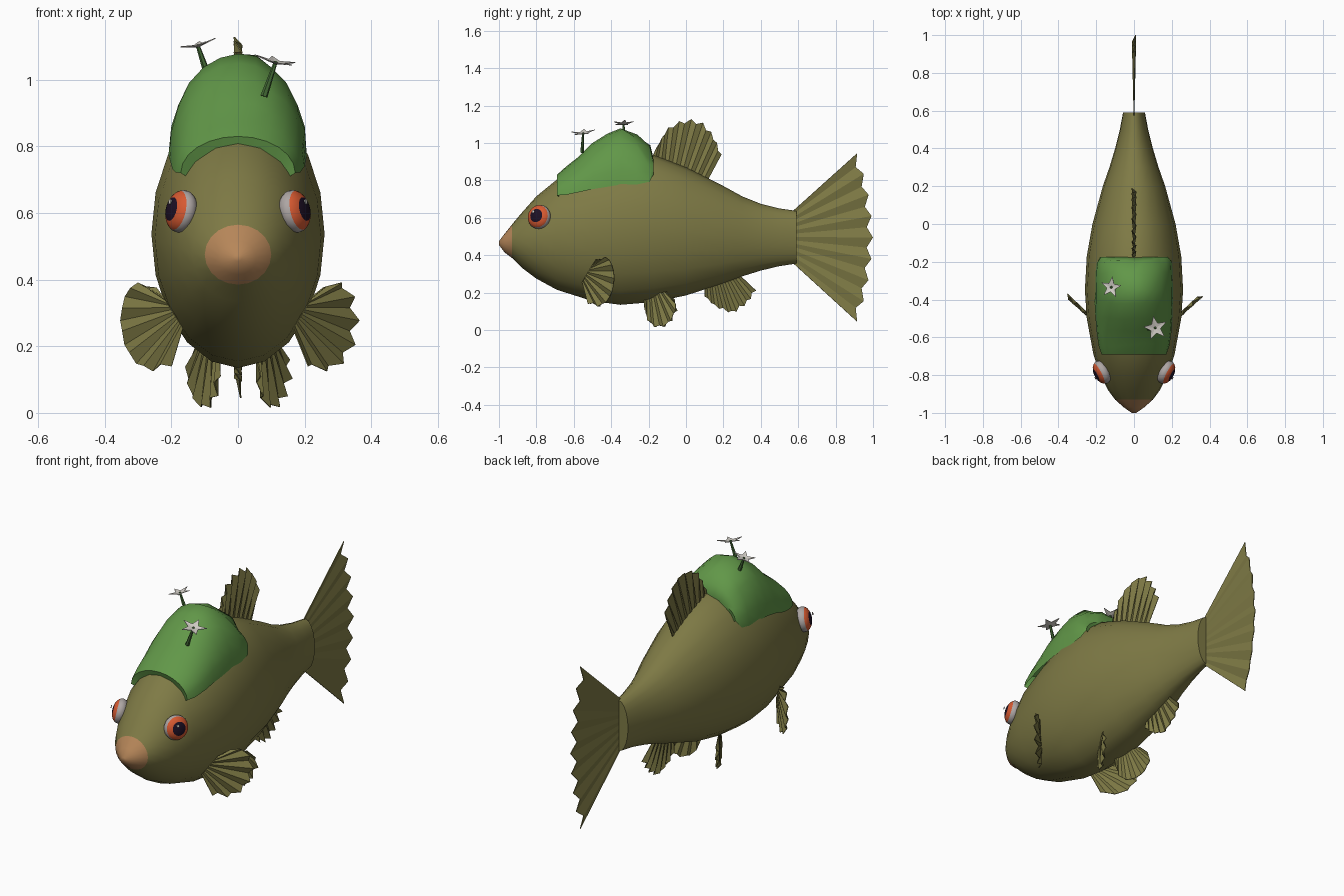
import bpy, math, random
from mathutils import Vector

random.seed(4)
if "Cube" in bpy.data.objects:
    bpy.data.objects.remove(bpy.data.objects["Cube"])


def material(name, r, g, b):
    m = bpy.data.materials.new(name)
    m.use_nodes = True
    m.diffuse_color = (r, g, b, 1)
    node = next(n for n in m.node_tree.nodes if n.type == 'BSDF_PRINCIPLED')
    node.inputs["Base Color"].default_value = (r, g, b, 1)
    return m


OLIVE = material("olive skin", .21, .195, .06)
LIP = material("tan lip", .47, .24, .1)
MOSS = material("moss green", .12, .31, .065)
STEM = material("stem green", .055, .14, .035)
PETAL = material("petal white", .66, .63, .58)
ORANGE = material("iris orange", .68, .1, .03)
RIM = material("eye grey", .42, .38, .37)
PUPIL = material("pupil dark", .012, .005, .018)


def make(name, verts, faces, mats, smooth=None):
    me = bpy.data.meshes.new(name)
    me.from_pydata(verts, [], faces)
    me.update()
    ob = bpy.data.objects.new(name, me)
    bpy.context.collection.objects.link(ob)
    for m in mats:
        me.materials.append(m)
    if smooth:
        me.shade_smooth()
        me.set_sharp_from_angle(angle=math.radians(smooth))
    return ob


def grid_faces(rows, cols, closed):
    """Quads joining consecutive rows of points."""
    span = cols if closed else cols - 1
    return [(r * cols + c, r * cols + (c + 1) % cols,
             (r + 1) * cols + (c + 1) % cols, (r + 1) * cols + c)
            for r in range(rows - 1) for c in range(span)]


def resample(points, n):
    """n points evenly spaced along a polyline."""
    pts = [Vector(p) for p in points]
    lens = [(b - a).length for a, b in zip(pts, pts[1:])]
    out = []
    for i in range(n):
        d = sum(lens) * i / (n - 1)
        k = 0
        while k < len(lens) - 1 and d > lens[k]:
            d -= lens[k]
            k += 1
        out.append(pts[k].lerp(pts[k + 1], min(1, d / lens[k])))
    return out


# Body: elliptical rings (y, bottom, top, half width)
rings = [(-1, .455, .475, .012), (-.97, .415, .515, .055), (-.93, .385, .565, .1),
         (-.88, .335, .625, .137), (-.8, .275, .715, .178), (-.69, .215, .805, .215),
         (-.5, .155, .895, .25), (-.35, .135, .94, .26), (-.17, .15, .935, .25),
         (0, .185, .87, .22), (.2, .25, .77, .165), (.3, .287, .715, .13),
         (.4, .318, .675, .1), (.5, .342, .65, .075), (.59, .355, .637, .058)]
SEG = 20
verts = []
for y, lo, hi, w in rings:
    for i in range(SEG):
        a = math.tau * i / SEG
        verts.append((w * math.cos(a), y, (lo + hi) / 2 + (hi - lo) / 2 * math.sin(a)))
faces = grid_faces(len(rings), SEG, True)
faces += [tuple(range(SEG))[::-1], tuple(range(len(verts) - SEG, len(verts)))]
faces = [f[::-1] for f in faces]
body = make("body", verts, faces, [OLIVE, LIP], 50)
for p in body.data.polygons:
    p.material_index = 1 if p.center.y < -.93 else 0

# Moss hump: arched rows (y, edge height, crest height, half width)
arches = [(-.67, .70, .77, .14), (-.69, .72, .83, .172), (-.64, .725, .875, .188),
          (-.57, .735, .93, .198), (-.5, .755, 1.0, .203), (-.42, .77, 1.05, .207),
          (-.35, .78, 1.078, .207), (-.26, .78, 1.045, .205), (-.2, .79, .99, .198),
          (-.175, .83, .925, .18), (-.19, .8, .87, .13)]
COLS = 13
verts = []
for r, (y, lo, hi, w) in enumerate(arches):
    for i in range(COLS):
        a = math.pi * (i / (COLS - 1) - .5)
        k = random.uniform(-.01, .01) if 1 < r < len(arches) - 2 and i != COLS // 2 else 0
        verts.append((w * math.sin(a) * (1 + k), y + k,
                      lo + (hi - lo) * math.cos(a) + k * .6))
make("moss", verts, grid_faces(len(arches), COLS, False), [MOSS], 45)


# Fins: pleated fans between a base line and a notched outline
def fin(name, base, outline, n, notch, pleat):
    b0, b1 = Vector(base[0]), Vector(base[1])
    tips = resample(outline, n)
    normal = (b1 - b0).cross(tips[n // 2] - b0).normalized()
    root, edge = [], []
    for i, t in enumerate(tips):
        b = b0.lerp(b1, i / (n - 1))
        odd = i % 2
        root.append(b)
        edge.append(t.lerp(b, notch * odd) + normal * pleat * (1 if odd else -1))
    ob = make(name, root + edge, grid_faces(2, n, False), [OLIVE])
    thick = ob.modifiers.new("thickness", 'SOLIDIFY')
    thick.thickness = .004
    thick.offset = 0


def flat(points):
    return [(0, y, z) for y, z in points]


fin("tail_fin", flat([(.57, .36), (.57, .635)]),
    flat([(.915, .045), (.965, .2), (.99, .36), (1, .5), (.99, .64), (.965, .79),
          (.915, .945)]), 17, .07, .008)
fin("dorsal_fin", flat([(-.19, .9), (.11, .79)]),
    flat([(-.16, .97), (-.1, 1.08), (-.03, 1.12), (.04, 1.13), (.1, 1.105),
          (.15, 1.04), (.19, .94)]), 17, .07, .011)
fin("anal_fin", flat([(.1, .23), (.28, .3)]),
    flat([(.1, .18), (.16, .12), (.25, .085), (.33, .14), (.375, .21)]), 15, .1, .01)

for side, s in (("left", 1), ("right", -1)):
    # Pectoral and pelvic fins lie in upright planes turned outward
    def pectoral(x, z):
        return (s * x, -.55 + (x - .17) * .92, z)

    def pelvic(x, z):
        return (s * x, -.2 + (x - .07) * 1.76, z)

    fin(side + "_pectoral_fin", [pectoral(.165, .255), pectoral(.225, .35)],
        [pectoral(*p) for p in ((.205, .14), (.28, .12), (.335, .17), (.36, .25),
                                (.355, .33), (.32, .395), (.25, .375))], 15, .1, .009)
    fin(side + "_pelvic_fin", [pelvic(.055, .185), pelvic(.125, .205)],
        [pelvic(*p) for p in ((.06, .11), (.07, .035), (.1, .005), (.135, .03),
                              (.157, .11), (.148, .16))], 13, .1, .009)

    # Eye: flattened ball coloured in rings around its outward axis
    bpy.ops.mesh.primitive_uv_sphere_add(segments=20, ring_count=16, radius=1)
    eye = bpy.context.object
    eye.name = side + "_eye"
    axis = Vector((s * .87, -.45, .2)).normalized()
    turn = axis.to_track_quat('Z', 'Y')
    spot = Vector((s * .17, -.785, .605))
    for m in (RIM, ORANGE, PUPIL):
        eye.data.materials.append(m)
    for p in eye.data.polygons:
        h = p.center.z
        p.material_index = 2 if h > .84 else 1 if h > .45 else 0
    eye.data.shade_smooth()
    eye.scale = (.065, .065, .042)
    eye.rotation_mode = 'QUATERNION'
    eye.rotation_quaternion = turn
    eye.location = spot

    # Eye glint
    bpy.ops.mesh.primitive_cylinder_add(vertices=8, radius=.008, depth=.004)
    glint = bpy.context.object
    glint.name = side + "_eye_glint"
    glint.data.materials.append(PETAL)
    glint.rotation_mode = 'QUATERNION'
    glint.rotation_quaternion = turn
    glint.location = spot + axis * .039 + Vector((0, -.014, .021))


# Flowers: a tapered stem with a five-pointed star on top
def flower(name, foot, head, up, radius, spin):
    foot, head = Vector(foot), Vector(head)
    d = head - foot
    bpy.ops.mesh.primitive_cone_add(vertices=6, radius1=.011, radius2=.006, depth=d.length)
    stem = bpy.context.object
    stem.name = name + "_stem"
    stem.data.materials.append(STEM)
    stem.rotation_euler = d.to_track_quat('Z', 'Y').to_euler()
    stem.location = (foot + head) / 2
    verts = [(0, 0, 0)]
    for i in range(10):
        a = spin + math.tau * i / 10
        r, z = (radius * .42, .006) if i % 2 else (radius, .012)
        verts.append((r * math.cos(a), r * math.sin(a), z))
    faces = [(0, i + 1, (i + 1) % 10 + 1) for i in range(10)]
    star = make(name + "_petals", verts, faces, [PETAL])
    star.rotation_euler = Vector(up).to_track_quat('Z', 'Y').to_euler()
    star.location = head
    star.modifiers.new("thickness", 'SOLIDIFY').thickness = .003
    bpy.ops.mesh.primitive_uv_sphere_add(segments=8, ring_count=6, radius=.007, location=head)
    heart = bpy.context.object
    heart.name = name + "_heart"
    heart.data.materials.append(STEM)


flower("rear_flower", (-.093, -.33, 1.02), (-.12, -.335, 1.1), (-.25, -.05, 1), .057, .3)
flower("front_flower", (.078, -.555, .95), (.112, -.55, 1.05), (.22, -.12, 1), .067, .7)
